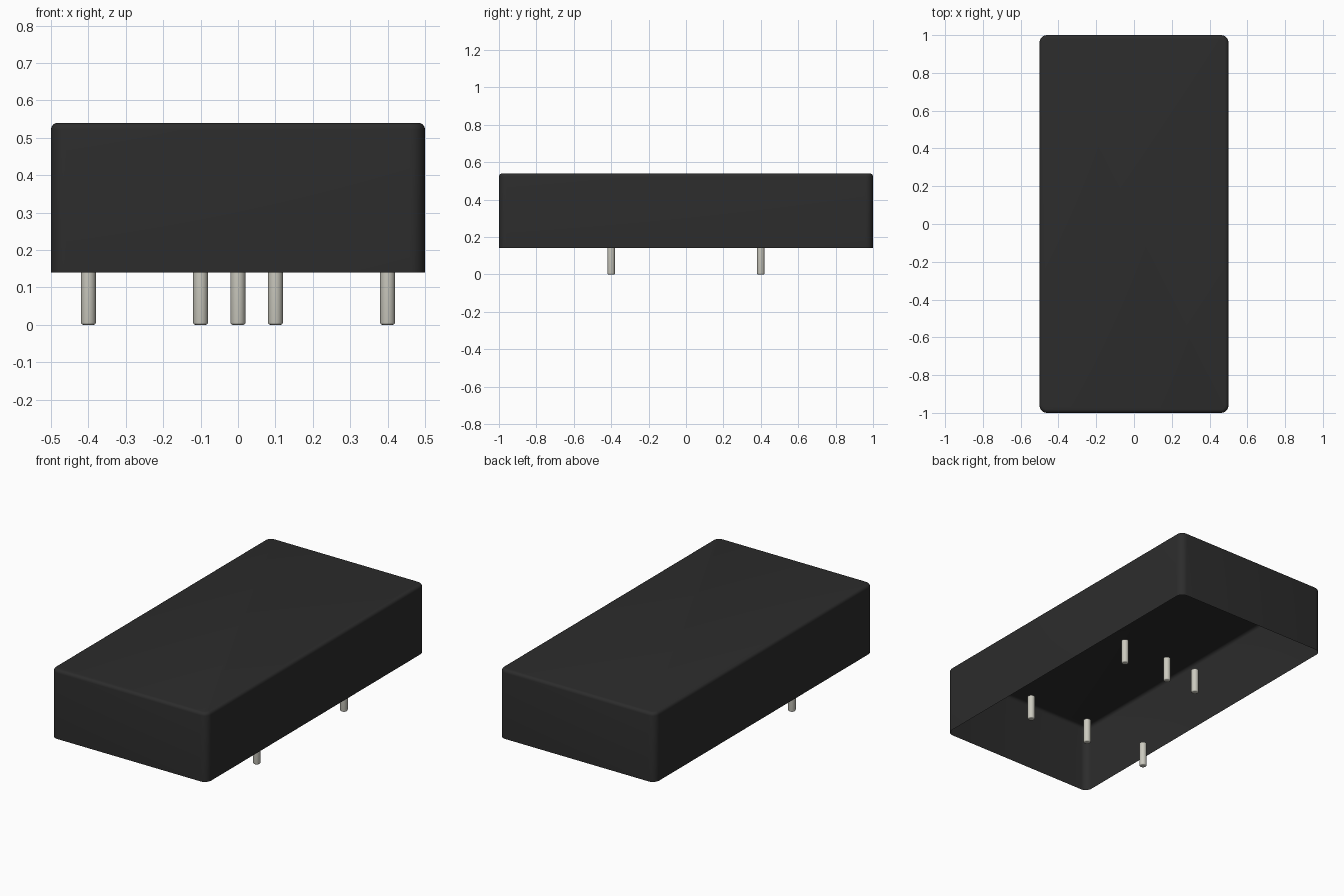
import bpy
import bmesh
from mathutils import Matrix, Vector

old = bpy.data.objects.get("Cube")
if old:
    bpy.data.objects.remove(old, do_unlink=True)

BASE = 0.14      # underside of the case
TOP = 0.54


def make_material(name, rgb):
    mat = bpy.data.materials.new(name)
    mat.use_nodes = True
    color = (*rgb, 1.0)
    mat.diffuse_color = color
    mat.node_tree.nodes["Principled BSDF"].inputs["Base Color"].default_value = color
    return mat


def finish(bm, name, mat):
    mesh = bpy.data.meshes.new(name)
    bm.to_mesh(mesh)
    bm.free()
    mesh.materials.append(mat)
    obj = bpy.data.objects.new(name, mesh)
    bpy.context.collection.objects.link(obj)
    bpy.ops.object.select_all(action='DESELECT')
    obj.select_set(True)
    bpy.context.view_layer.objects.active = obj
    bpy.ops.object.shade_smooth_by_angle(angle=0.7)
    return obj


def round_edges(bm, edges, radius, segments):
    bmesh.ops.bevel(bm, geom=edges, offset=radius, offset_type='OFFSET',
                    segments=segments, profile=0.5, affect='EDGES')


def at_height(edge, z):
    return all(abs(v.co.z - z) < 1e-4 for v in edge.verts)


black = make_material("black plastic", (0.025, 0.025, 0.025))
metal = make_material("pin metal", (0.60, 0.59, 0.52))

# Case: thin shell, open underneath, with rounded corners and top rim
bm = bmesh.new()
bmesh.ops.create_cube(bm, size=1)
bmesh.ops.scale(bm, vec=Vector((1, 2, TOP - BASE)), verts=bm.verts)
bmesh.ops.translate(bm, vec=Vector((0, 0, (TOP + BASE) / 2)), verts=bm.verts)
upright = [e for e in bm.edges if abs(e.verts[0].co.z - e.verts[1].co.z) > 0.1]
round_edges(bm, upright, 0.04, 6)
round_edges(bm, [e for e in bm.edges if at_height(e, TOP)], 0.018, 4)
underside = [f for f in bm.faces if f.normal.z < -0.9]
bmesh.ops.delete(bm, geom=underside, context='FACES')
finish(bm, "case", black)


# Pins: round posts with a softened lower tip
def add_pin(name, x, y):
    bm = bmesh.new()
    bmesh.ops.create_cone(bm, cap_ends=True, segments=24, radius1=0.02, radius2=0.02,
                          depth=BASE, matrix=Matrix.Translation((x, y, BASE / 2)))
    round_edges(bm, [e for e in bm.edges if at_height(e, 0)], 0.006, 3)
    finish(bm, name, metal)


rows = {"front": (-0.4, (-0.4, 0, 0.4)), "back": (0.4, (-0.1, 0.1, 0.4))}
for row, (y, xs) in rows.items():
    for x, place in zip(xs, ("right", "middle", "left")):
        add_pin(f"{row}_{place}_pin", x, y)
